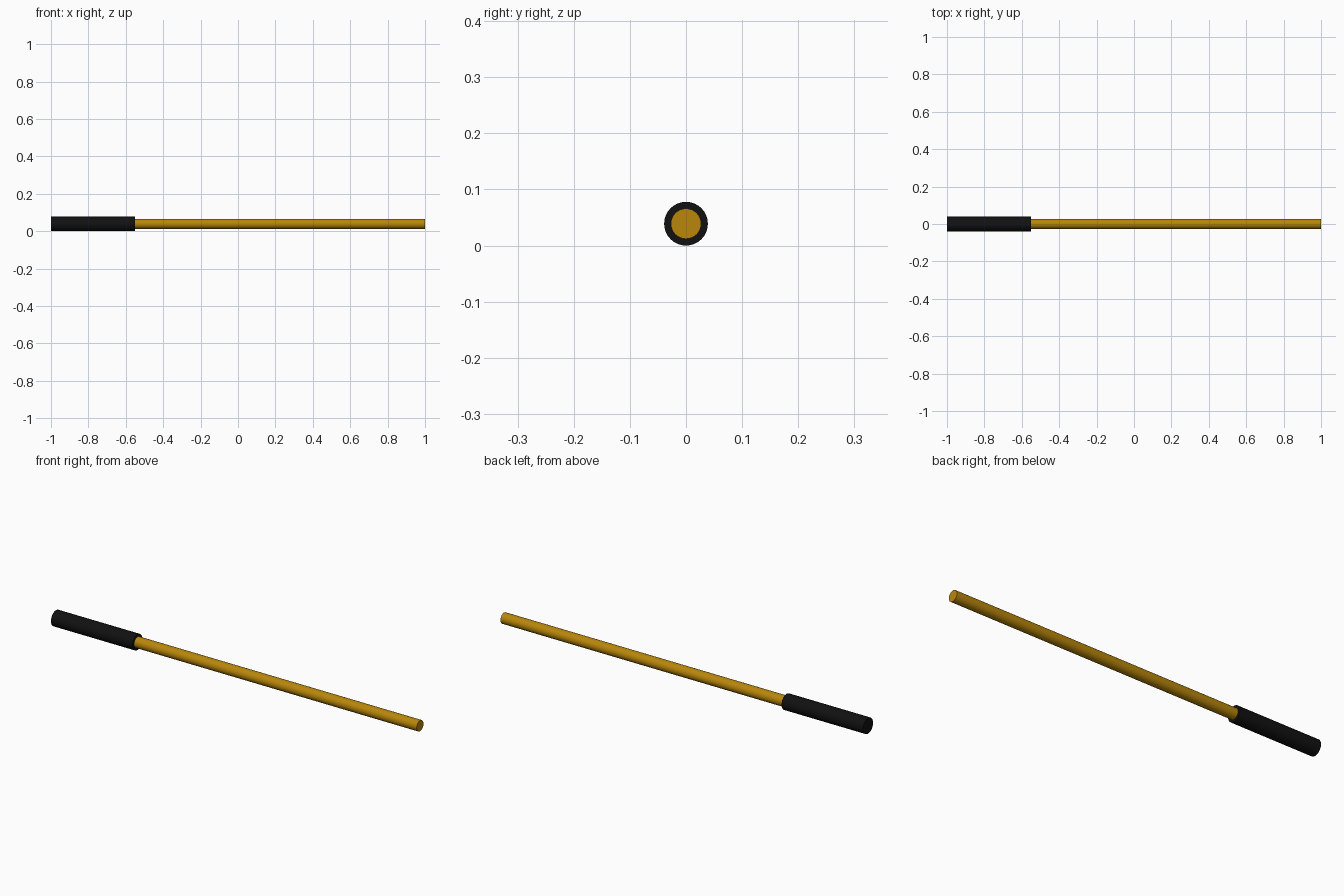
import bpy, math

if "Cube" in bpy.data.objects:
    bpy.data.objects.remove(bpy.data.objects["Cube"])

RADIUS = 0.039   # grip radius, also the axis height above the ground


def material(name, rgb):
    m = bpy.data.materials.new(name)
    m.diffuse_color = (*rgb, 1)
    m.use_nodes = True
    m.node_tree.nodes["Principled BSDF"].inputs["Base Color"].default_value = m.diffuse_color
    return m


def rod(name, x0, x1, radius, mat):
    """Smooth capped cylinder lying along x."""
    bpy.ops.mesh.primitive_cylinder_add(
        vertices=32, radius=radius, depth=x1 - x0,
        location=((x0 + x1) / 2, 0, RADIUS), rotation=(0, math.pi / 2, 0))
    ob = bpy.context.object
    ob.name = name
    ob.data.materials.append(mat)
    bpy.ops.object.shade_smooth_by_angle(angle=math.radians(40))
    return ob


gold = material("dark gold", (0.479, 0.238, 0.0033))
black = material("black", (0.0056, 0.0056, 0.0056))

# Thick grip at the left end, thin shaft running out of it
rod("grip", -1.0, -0.552, RADIUS, black)
rod("shaft", -0.56, 1.0, 0.027, gold)
